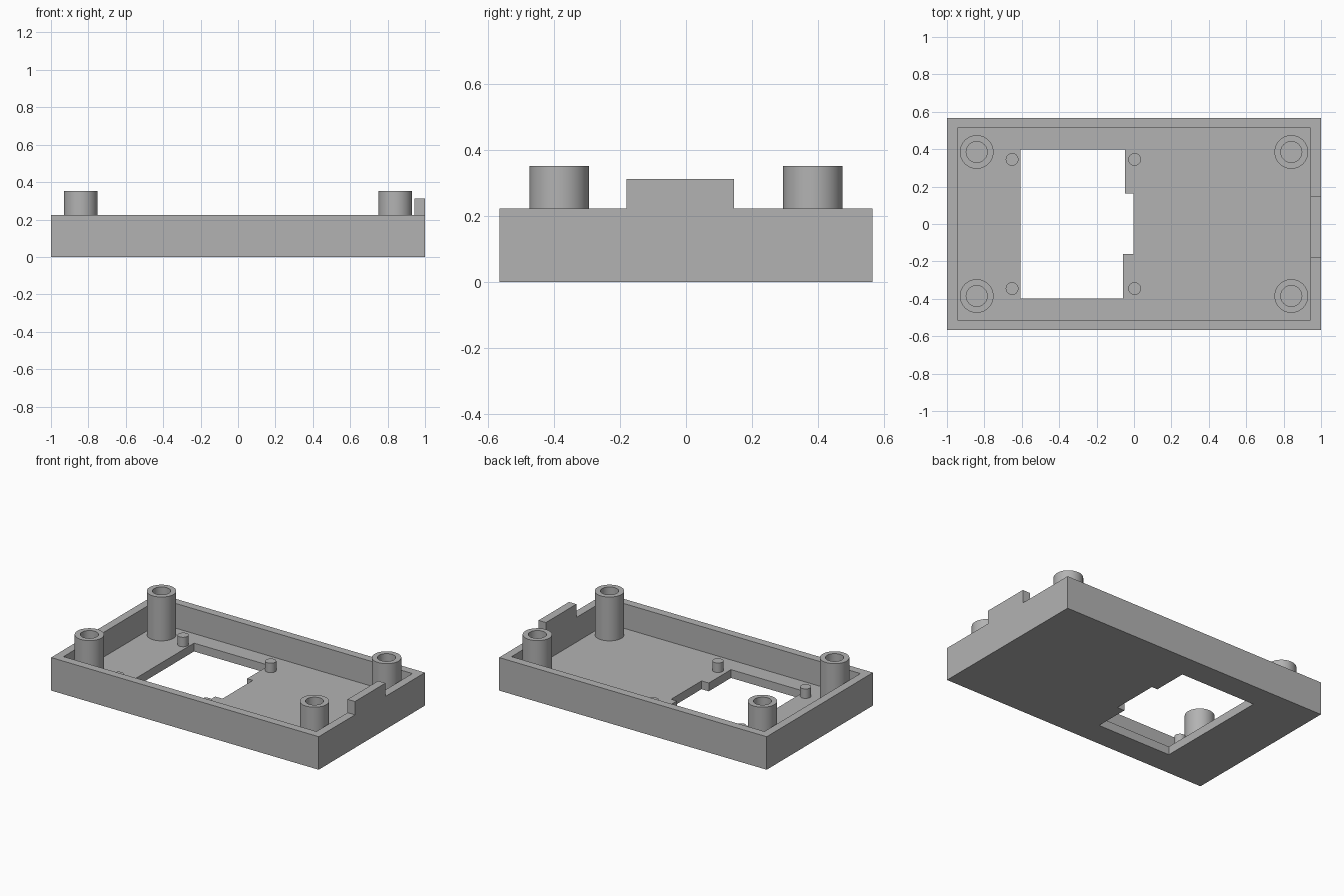
import bpy, bmesh, math

if "Cube" in bpy.data.objects:
    bpy.data.objects.remove(bpy.data.objects["Cube"])

HX, HY = 1.0, 0.567           # outer half sizes
IX, IY = 0.945, 0.512         # inner half sizes
FLOOR, RIM = 0.056, 0.223     # floor top and wall top

grey = bpy.data.materials.new("plain grey")
grey.diffuse_color = (0.45, 0.45, 0.45, 1)
grey.use_nodes = True
grey.node_tree.nodes["Principled BSDF"].inputs["Base Color"].default_value = grey.diffuse_color


def make_object(name, bm):
    bmesh.ops.recalc_face_normals(bm, faces=bm.faces)
    mesh = bpy.data.meshes.new(name)
    bm.to_mesh(mesh)
    bm.free()
    mesh.materials.append(grey)
    obj = bpy.data.objects.new(name, mesh)
    bpy.context.collection.objects.link(obj)
    return obj


def prism(name, points, z0, z1):
    """Vertical extrusion of a flat outline."""
    bm = bmesh.new()
    face = bm.faces.new([bm.verts.new((x, y, z0)) for x, y in points])
    out = bmesh.ops.extrude_face_region(bm, geom=[face])
    verts = [g for g in out["geom"] if isinstance(g, bmesh.types.BMVert)]
    bmesh.ops.translate(bm, verts=verts, vec=(0, 0, z1 - z0))
    return make_object(name, bm)


def rect(x0, x1, y0, y1):
    return [(x0, y0), (x1, y0), (x1, y1), (x0, y1)]


def combine(target, tool, operation):
    """Apply a boolean and discard the tool."""
    mod = target.modifiers.new("combine", 'BOOLEAN')
    mod.operation, mod.solver, mod.object = operation, 'EXACT', tool
    bpy.context.view_layer.objects.active = target
    bpy.ops.object.modifier_apply(modifier=mod.name)
    bpy.data.objects.remove(tool)


def lathe(name, x, y, profile, closed, sides):
    """Revolve an (r, z) profile around a vertical axis."""
    bm = bmesh.new()
    verts = [bm.verts.new((r, 0, z)) for r, z in profile]
    pairs = list(zip(verts, verts[1:]))
    if closed:
        pairs.append((verts[-1], verts[0]))
    edges = [bm.edges.new(p) for p in pairs]
    bmesh.ops.spin(bm, geom=verts + edges, cent=(0, 0, 0), axis=(0, 0, 1),
                   angle=math.tau, steps=sides)
    bmesh.ops.remove_doubles(bm, verts=bm.verts, dist=1e-5)
    obj = make_object(name, bm)
    obj.location = (x, y, 0)
    bpy.ops.object.select_all(action='DESELECT')
    obj.select_set(True)
    bpy.context.view_layer.objects.active = obj
    bpy.ops.object.shade_smooth_by_angle(angle=math.radians(30))
    return obj


# Open tray with a raised tab on the right wall
tray = prism("tray", rect(-HX, HX, -HY, HY), 0, RIM)
combine(tray, prism("hollow", rect(-IX, IX, -IY, IY), FLOOR, 0.5), 'DIFFERENCE')
combine(tray, prism("tab", rect(IX, HX, -0.18, 0.146), 0.12, 0.313), 'UNION')

# Stepped window through the floor
window = [(-0.608, -0.397), (-0.058, -0.397), (-0.058, -0.16), (-0.004, -0.16),
          (-0.004, 0.164), (-0.047, 0.164), (-0.047, 0.399), (-0.608, 0.399)]
combine(tray, prism("window", window, -0.1, 0.1), 'DIFFERENCE')

for sy, side in ((-1, "front"), (1, "back")):
    # Hollow corner posts
    for sx, end in ((-1, "left"), (1, "right")):
        lathe(f"{side}_{end}_post", 0.841 * sx, 0.385 * sy,
              [(0.056, FLOOR), (0.056, 0.352), (0.09, 0.352), (0.09, FLOOR)], True, 48)
    # Small solid pegs beside the window
    for px, end in ((-0.652, "left"), (0.003, "right")):
        lathe(f"{side}_{end}_peg", px, 0.345 * sy,
              [(0, FLOOR), (0.034, FLOOR), (0.034, 0.12), (0, 0.12)], False, 32)
